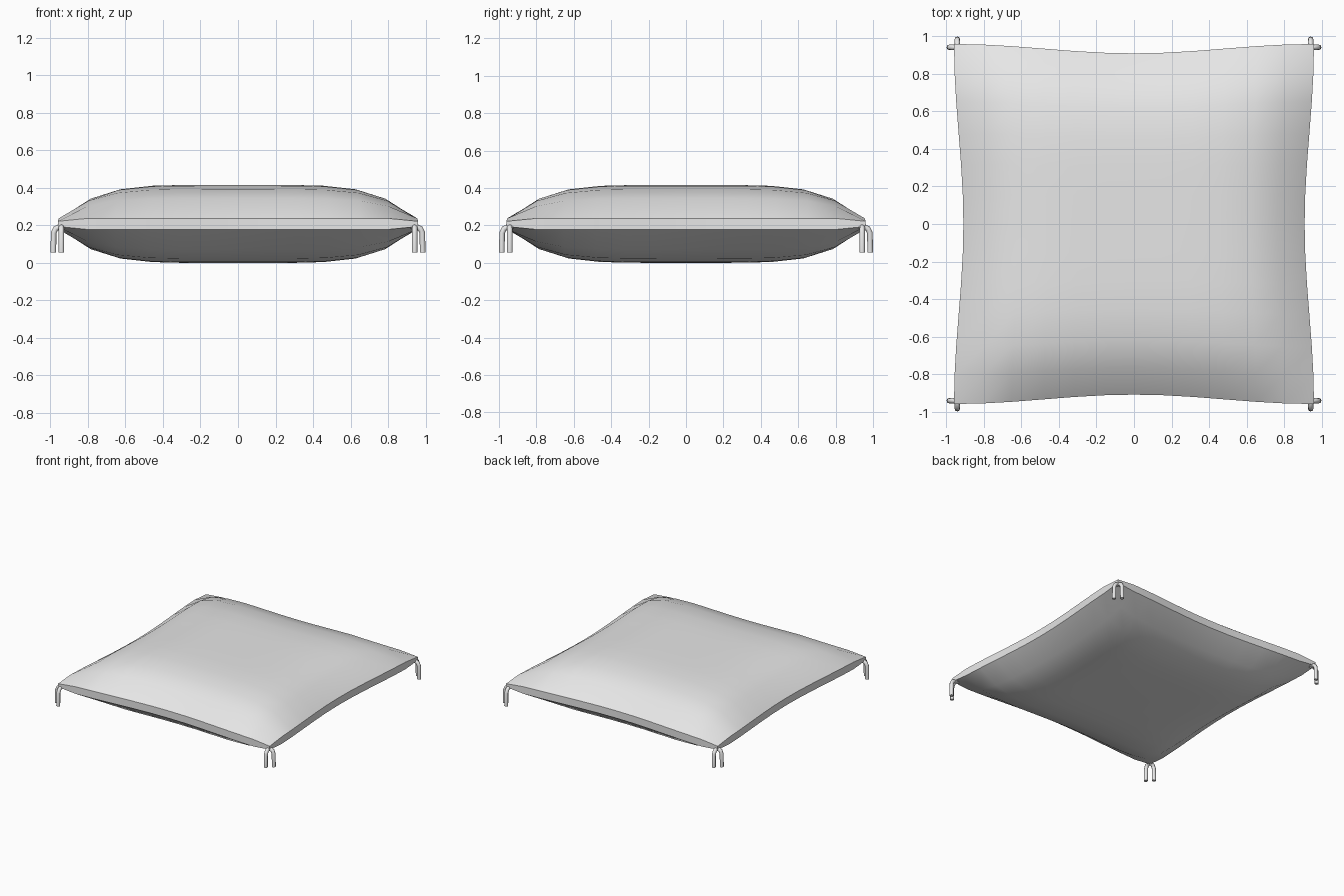
import bpy, bmesh, math

if "Cube" in bpy.data.objects:
    bpy.data.objects.remove(bpy.data.objects["Cube"], do_unlink=True)

MID_Z = 0.208      # height of the seam band's centre line
PUFF = 0.178       # bulge above and below the band

# One plain fabric colour
fabric = bpy.data.materials.new("light_grey_fabric")
fabric.use_nodes = True
fabric.diffuse_color = (0.8, 0.8, 0.8, 1)
fabric.node_tree.nodes["Principled BSDF"].inputs["Base Color"].default_value = (0.8, 0.8, 0.8, 1)


def half_width(t):
    """Sides pull inwards between the corners."""
    return 0.91 + 0.05 * math.sin(math.pi * t / 2) ** 2


def dome(t):
    return 1 - abs(t) ** 5.3


def band_half_height(u, v):
    """Band narrows close to the corners."""
    near = min(abs(u), abs(v))
    return 0.03 - 0.016 * max(0, (near - 0.83) / 0.17)


# Cushion: puffed top and bottom sheets joined by a band
half = [0.16, 0.33, 0.5, 0.68, 0.84, 1]
steps = [-t for t in reversed(half)] + [0] + half
n = len(steps)
bm = bmesh.new()
sheets = {}
for side in (1, -1):
    grid = [[bm.verts.new((u * half_width(v), v * half_width(u),
                           MID_Z + side * (band_half_height(u, v) + PUFF * dome(u) * dome(v))))
             for v in steps] for u in steps]
    for i in range(n - 1):
        for j in range(n - 1):
            bm.faces.new((grid[i][j], grid[i + 1][j], grid[i + 1][j + 1], grid[i][j + 1]))
    last = n - 1
    sheets[side] = ([grid[i][0] for i in range(last)] + [grid[last][j] for j in range(last)]
                    + [grid[i][last] for i in range(last, 0, -1)]
                    + [grid[0][j] for j in range(last, 0, -1)])
top, bottom = sheets[1], sheets[-1]
for k in range(len(top)):
    m = (k + 1) % len(top)
    bm.faces.new((bottom[k], bottom[m], top[m], top[k]))
bmesh.ops.recalc_face_normals(bm, faces=bm.faces)
mesh = bpy.data.meshes.new("cushion")
bm.to_mesh(mesh)
bm.free()
mesh.materials.append(fabric)
cushion = bpy.data.objects.new("cushion", mesh)
bpy.context.collection.objects.link(cushion)
bpy.context.view_layer.objects.active = cushion
cushion.select_set(True)
bpy.ops.object.shade_smooth_by_angle(angle=math.radians(40))

# Corner ties: two drooping cords at every corner
cords = bpy.data.curves.new("corner_ties", "CURVE")
cords.dimensions = "3D"
cords.bevel_depth = 0.015
cords.bevel_resolution = 2
cords.use_fill_caps = True
cords.materials.append(fabric)
path = [(0.92, 0.195), (0.952, 0.192), (0.973, 0.182), (0.983, 0.16), (0.985, 0.055)]
for sx in (1, -1):
    for sy in (1, -1):
        for along_x in (True, False):
            spline = cords.splines.new("POLY")
            spline.points.add(len(path) - 1)
            for point, (out, z) in zip(spline.points, path):
                x, y = (out, 0.942) if along_x else (0.942, out)
                point.co = (sx * x, sy * y, z, 1)
ties = bpy.data.objects.new("corner_ties", cords)
bpy.context.collection.objects.link(ties)
